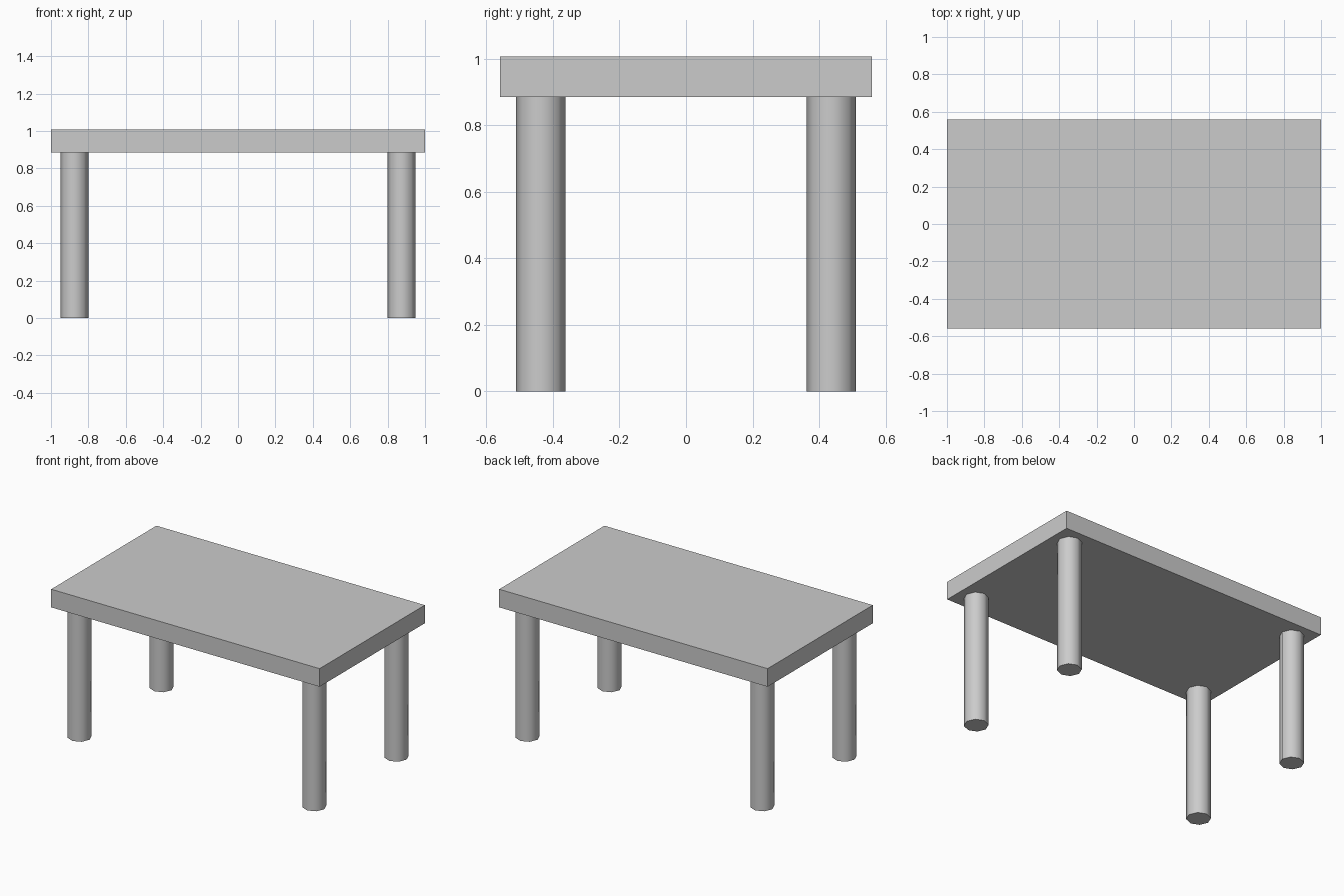
import bpy
import math

if "Cube" in bpy.data.objects:
    bpy.data.objects.remove(bpy.data.objects["Cube"])

TOP_BOTTOM, TOP_Z = 0.885, 1.007


def add_leg(name, x, y):
    bpy.ops.mesh.primitive_cylinder_add(vertices=8, radius=0.075, depth=TOP_BOTTOM,
                                        location=(x, y, TOP_BOTTOM / 2))
    leg = bpy.context.object
    leg.name = name
    bpy.ops.object.shade_smooth_by_angle(angle=math.radians(50))


# Table top slab
bpy.ops.mesh.primitive_cube_add(size=1, location=(0, 0, (TOP_BOTTOM + TOP_Z) / 2))
top = bpy.context.object
top.name = "table_top"
top.scale = (2.0, 1.12, TOP_Z - TOP_BOTTOM)
bpy.ops.object.transform_apply(location=False, rotation=False, scale=True)

# Four round legs near the corners
for side, x in (("left", -0.875), ("right", 0.875)):
    for end, y in (("front", -0.437), ("back", 0.437)):
        add_leg(f"{end}_{side}_leg", x, y)
